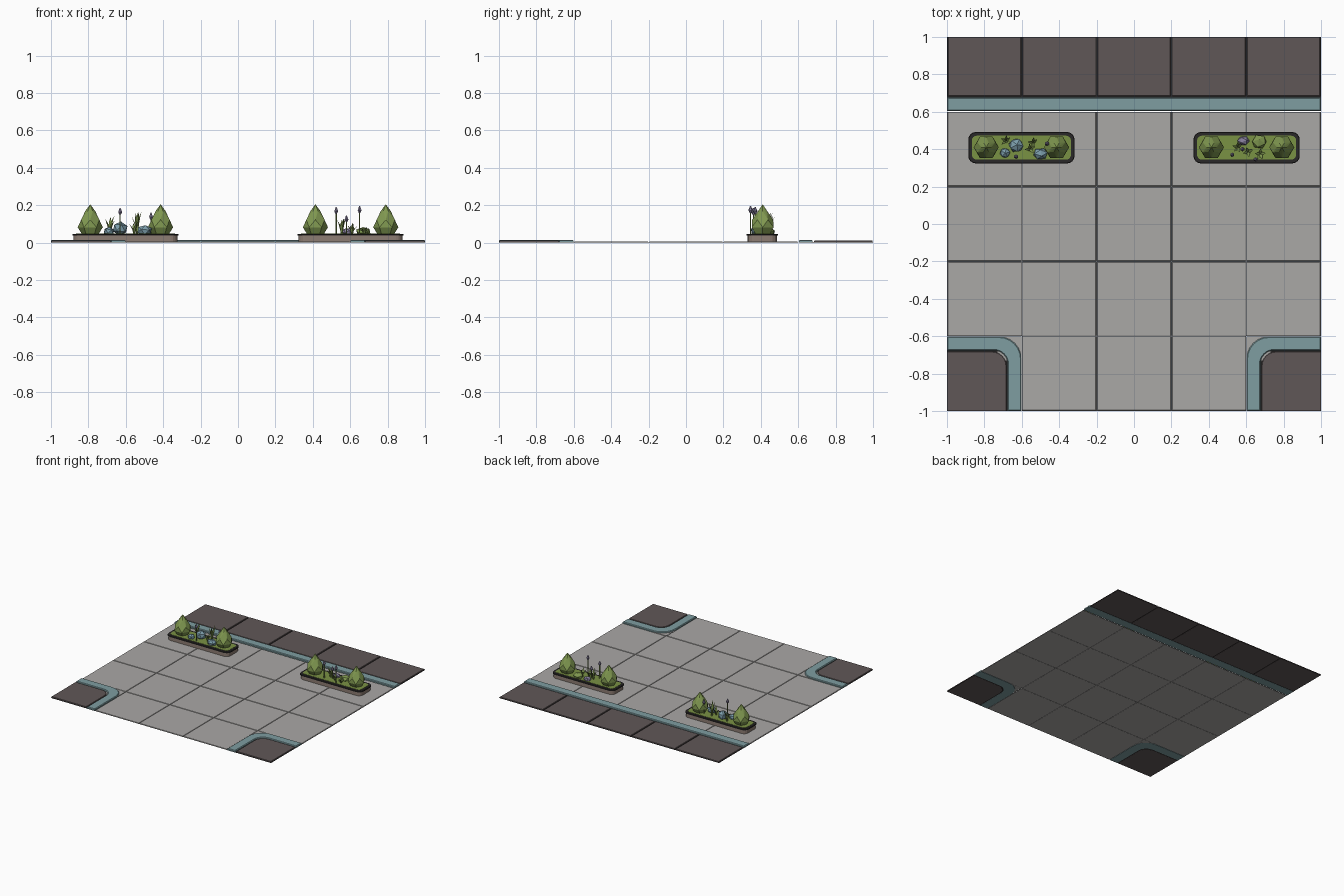
import bpy, bmesh, math, random
from mathutils import Vector, Matrix

if "Cube" in bpy.data.objects:
    bpy.data.objects.remove(bpy.data.objects["Cube"])

random.seed(4)


def mat(name, rgb):
    m = bpy.data.materials.new(name)
    lin = [((c / 255 + 0.055) / 1.055) ** 2.4 for c in rgb]
    m.diffuse_color = (*lin, 1)
    m.use_nodes = True
    m.node_tree.nodes["Principled BSDF"].inputs["Base Color"].default_value = m.diffuse_color
    return m


PAVING = mat("paving grey", (170, 168, 166))
GROUT = mat("grout grey", (118, 117, 116))
ROAD = mat("road brown grey", (96, 87, 87))
JOINT = mat("joint black", (42, 40, 40))
CURB = mat("curb teal", (126, 157, 161))
TROUGH = mat("trough brown", (141, 125, 115))
SOIL = mat("moss green", (122, 146, 68))
BUSH = mat("bush green", (128, 152, 80))
STONE = mat("stone blue", (124, 158, 172))
FLOWER = mat("flower mauve", (136, 128, 158))


def finish(bm, name, material):
    bmesh.ops.recalc_face_normals(bm, faces=bm.faces)
    me = bpy.data.meshes.new(name)
    bm.to_mesh(me)
    bm.free()
    me.materials.append(material)
    ob = bpy.data.objects.new(name, me)
    bpy.context.collection.objects.link(ob)
    return ob


def prism(name, outline, z0, z1, material, bevel=0):
    """Extrude an outline upwards, with an optional chamfer on the top edge."""
    bm = bmesh.new()
    base = bm.faces.new([bm.verts.new((x, y, z0)) for x, y in outline])
    ext = bmesh.ops.extrude_face_region(bm, geom=[base], use_keep_orig=True)
    top = [v for v in ext["geom"] if isinstance(v, bmesh.types.BMVert)]
    for v in top:
        v.co.z = z1
    if bevel:
        edges = [e for e in bm.edges if all(v.co.z == top[0].co.z for v in e.verts)]
        bmesh.ops.bevel(bm, geom=edges, offset=bevel, segments=1, affect='EDGES')
    return finish(bm, name, material)


def rect(x0, y0, x1, y1):
    return [(x0, y0), (x1, y0), (x1, y1), (x0, y1)]


def arc(cx, cy, r, a0, a1, n=6):
    steps = [math.radians(a0 + (a1 - a0) * i / n) for i in range(n + 1)]
    return [(cx + r * math.cos(a), cy + r * math.sin(a)) for a in steps]


def round_rect(cx, cy, hx, hy, r):
    pts = []
    for sx, sy, a in ((1, 1, 0), (-1, 1, 90), (-1, -1, 180), (1, -1, 270)):
        pts += arc(cx + sx * (hx - r), cy + sy * (hy - r), r, a, a + 90, 4)
    return pts


# Paving tiles on a grout bed
G = 0.003
lines = [-1, -0.6, -0.2, 0.2, 0.6, 1]
prism("grout_bed", rect(-1, -0.6, 1, 0.6), 0.001, 0.003, GROUT)
prism("grout_bed_front", rect(-0.6, -1, 0.6, -0.6), 0.001, 0.003, GROUT)
for j in range(4):
    for i in range(5):
        if j == 0 and i in (0, 4):
            continue
        prism("paving_tile", rect(lines[i] + G, lines[j] + G, lines[i + 1] - G, lines[j + 1] - G),
              0, 0.006, PAVING, 0.002)

# Rear road slabs and straight curb
prism("rear_road_joint", rect(-1, 0.67, 1, 1), 0.001, 0.004, JOINT)
for i in range(5):
    prism("rear_road_slab", rect(lines[i] + 0.005, 0.685, lines[i + 1] - 0.005, 0.998),
          0, 0.01, ROAD, 0.002)
prism("rear_curb", rect(-1, 0.605, 1, 0.677), 0, 0.015, CURB, 0.005)

# Front corners: rounded curb, road slab, paving under the rounded corner
for s, side in ((-1, "left"), (1, "right")):
    def flip(pts):
        return [(-s * x, y) for x, y in pts]
    outer = arc(-0.722, -0.722, 0.12, 90, 0)
    inner = arc(-0.75, -0.75, 0.075, 0, 90)
    curb = [(-1, -0.602)] + outer + [(-0.602, -1), (-0.675, -1)] + inner + [(-1, -0.675)]
    prism(side + "_corner_curb", flip(curb), 0, 0.015, CURB, 0.005)
    slab = [(-0.998, -0.998), (-0.683, -0.998)] + arc(-0.758, -0.758, 0.075, 0, 90) + [(-0.998, -0.683)]
    prism(side + "_corner_road", flip(slab), 0, 0.012, ROAD, 0.002)
    prism(side + "_corner_joint", flip(rect(-1, -1, -0.66, -0.66)), 0.001, 0.004, JOINT)
    prism(side + "_corner_paving", flip(rect(-0.73, -0.73, -0.602, -0.602)), 0.002, 0.006, PAVING)


# Plants
def bush(x, y):
    """Six-sided teardrop with alternately twisted rings."""
    bm = bmesh.new()
    rings = []
    for r, z, twist in ((0.046, 0.048, 0), (0.067, 0.082, 0), (0.056, 0.122, 30), (0.027, 0.168, 0)):
        rings.append([bm.verts.new((x + r * math.cos(math.radians(60 * k + twist)),
                                    y + r * math.sin(math.radians(60 * k + twist)), z)) for k in range(6)])
    tip = bm.verts.new((x, y, 0.205))
    bm.faces.new(rings[0])
    bmesh.ops.convex_hull(bm, input=bm.verts)
    return finish(bm, "bush", BUSH)


def blob(name, x, y, z, size, material):
    """Faceted lump."""
    bm = bmesh.new()
    bmesh.ops.create_icosphere(bm, subdivisions=1, radius=1)
    rot = Matrix.Rotation(random.uniform(0, 6), 3, 'Z') @ Matrix.Rotation(random.uniform(0, 1), 3, 'X')
    for v in bm.verts:
        p = rot @ v.co
        v.co = Vector((x, y, z)) + Vector([p[k] * size[k] for k in range(3)])
    return finish(bm, name, material)


def leaf(x, y, h, angle, lean, w=0.009):
    """Bent pointed blade with a triangular section."""
    bm = bmesh.new()
    out = Vector((math.cos(angle), math.sin(angle), 0))
    side = Vector((-out.y, out.x, 0))
    rows = []
    for t, k in ((0, 0.6), (0.4, 1), (0.75, 0.65)):
        c = Vector((x, y, 0.046 + h * t)) + out * lean * t * t
        rows.append([bm.verts.new(p) for p in (c + side * w * k, c + out * w * 0.5 * k, c - side * w * k)])
    tip = bm.verts.new(Vector((x, y, 0.046 + h)) + out * lean)
    for i in range(3):
        n = (i + 1) % 3
        for a, b in zip(rows, rows[1:]):
            bm.faces.new((a[i], a[n], b[n], b[i]))
        bm.faces.new((rows[-1][i], rows[-1][n], tip))
    bm.faces.new(rows[0])
    return finish(bm, "leaf", BUSH)


def tuft(x, y, h, n, lean=0.03):
    for k in range(n):
        leaf(x, y, h * random.uniform(0.65, 1), k * 6.283 / n + random.uniform(0, 0.8), lean)


def flower(x, y, top):
    prism("flower_stem", round_rect(x, y, 0.003, 0.003, 0.001), 0.046, top - 0.02, BUSH)
    bm = bmesh.new()
    for r1, r2, z, d in ((0.005, 0.012, top - 0.029, 0.014), (0.012, 0.003, top - 0.011, 0.022)):
        bmesh.ops.create_cone(bm, cap_ends=True, segments=6, radius1=r1, radius2=r2, depth=d,
                              matrix=Matrix.Translation((x, y, z)))
    bmesh.ops.remove_doubles(bm, verts=bm.verts, dist=0.0001)
    finish(bm, "flower_bud", FLOWER)


# Planters: trough, dark rim, moss bed, bush at each end
for cx in (-0.602, 0.602):
    prism("planter_body", round_rect(cx, 0.408, 0.278, 0.078, 0.036), 0.004, 0.037, TROUGH)
    prism("planter_rim", round_rect(cx, 0.408, 0.284, 0.084, 0.04), 0.037, 0.047, JOINT, 0.003)
    prism("planter_moss", round_rect(cx, 0.408, 0.265, 0.064, 0.026), 0.046, 0.049, SOIL)
    for d in (-0.188, 0.188):
        bush(cx + d, 0.41)

# Left planter filling
blob("stone", -0.69, 0.38, 0.06, (0.03, 0.028, 0.025), STONE)
blob("stone", -0.63, 0.42, 0.075, (0.042, 0.04, 0.038), STONE)
blob("stone", -0.5, 0.375, 0.065, (0.042, 0.032, 0.03), STONE)
tuft(-0.685, 0.445, 0.1, 5)
tuft(-0.54, 0.435, 0.125, 5)
tuft(-0.555, 0.4, 0.07, 4)
flower(-0.63, 0.36, 0.185)
flower(-0.465, 0.43, 0.16)

# Right planter filling
blob("small_shrub", 0.67, 0.44, 0.058, (0.042, 0.04, 0.026), BUSH)
blob("mauve_stone", 0.585, 0.445, 0.056, (0.034, 0.026, 0.022), FLOWER)
tuft(0.555, 0.41, 0.09, 5)
tuft(0.61, 0.385, 0.06, 4)
tuft(0.675, 0.375, 0.04, 5)
for x, y, top in ((0.525, 0.37, 0.19), (0.58, 0.4, 0.145), (0.65, 0.345, 0.195)):
    flower(x, y, top)
